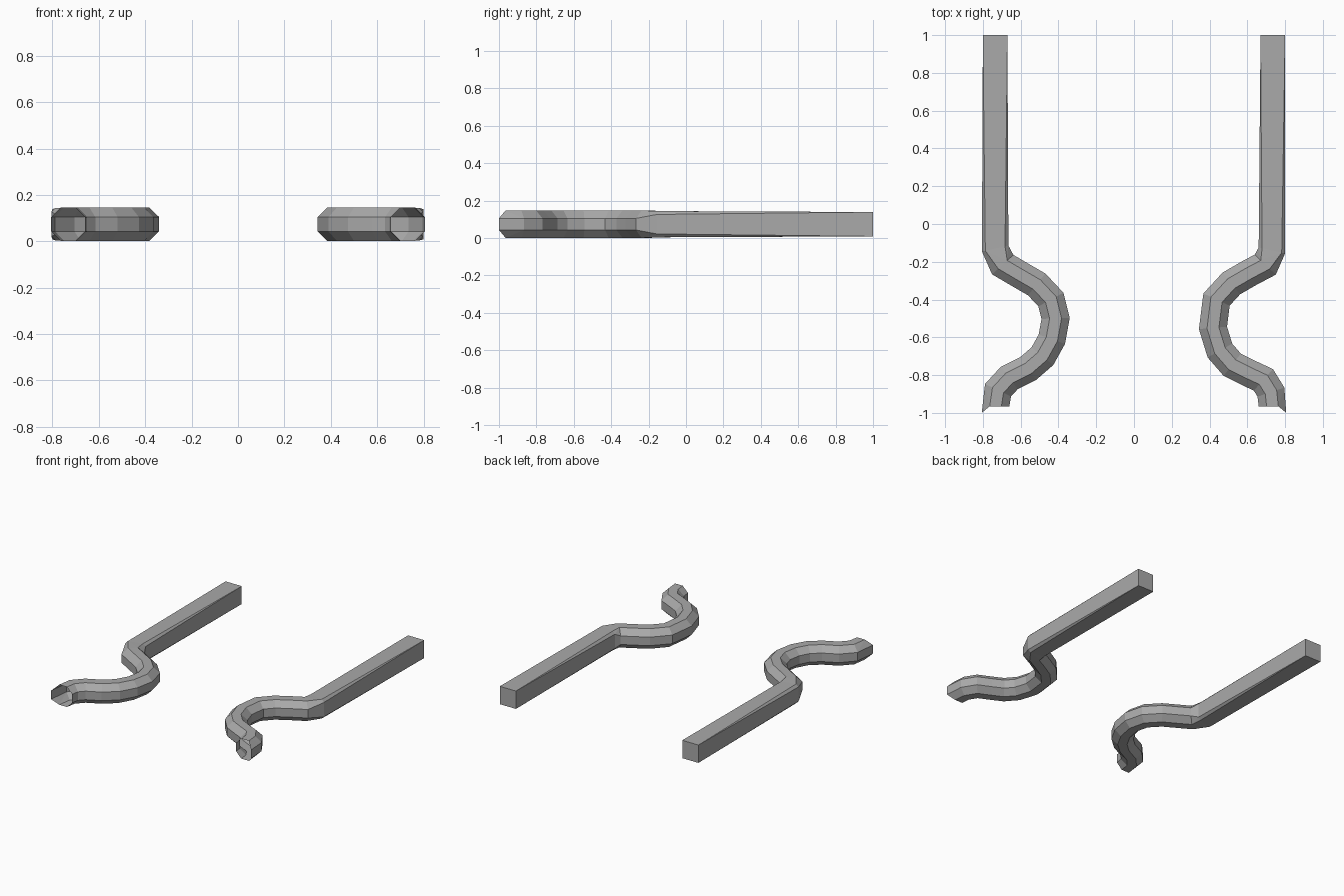
import bpy, bmesh
from mathutils import Vector

if "Cube" in bpy.data.objects:
    bpy.data.objects.remove(bpy.data.objects["Cube"])

grey = bpy.data.materials.new("plain grey")
grey.diffuse_color = (0.4, 0.4, 0.4, 1)
grey.use_nodes = True
grey.node_tree.nodes["Principled BSDF"].inputs["Base Color"].default_value = grey.diffuse_color

ZC = 0.0735   # height of the centre line
BACK, JOIN, TUBE = (0.065, 0.065), (0.07, 0.052), (0.073, 0.031)  # half size, half flat


def section(a, b):
    """Eight-sided section: square when b == a, regular octagon when b = 0.41 a."""
    return [(a, -b), (a, b), (b, a), (-b, a), (-a, b), (-a, -b), (-b, -a), (b, -a)]


def sweep(name, side, bend):
    path = [(0.735, 1.0)] + bend + [(0.733, -0.965)]
    pts = [Vector(p) for p in path]
    bm = bmesh.new()
    rings = []
    for i, p in enumerate(pts):
        if i in (0, len(pts) - 1):
            t, k = Vector((0, -1)), 1.0
        else:
            d0, d1 = (p - pts[i - 1]).normalized(), (pts[i + 1] - p).normalized()
            t = (d0 + d1).normalized()
            k = 1 / max(t.dot(d1), 0.8)          # mitre widening
        n = Vector((-t.y, t.x))                  # points to the outer side
        a, b = BACK if i == 0 else JOIN if i == 1 else TUBE
        ring = []
        for u, v in section(a, b):
            q = p + n * u * k
            # the outer lip of the open end reaches further forward
            if i == len(pts) - 1 and u > 0.07:
                q.y = -1.0
            ring.append(bm.verts.new((side * q.x, q.y, ZC + v)))
        rings.append(ring)
    for r0, r1 in zip(rings, rings[1:]):
        for j in range(8):
            m = (j + 1) % 8
            bm.faces.new((r0[j], r0[m], r1[m], r1[j]))
    bm.faces.new(rings[0])                       # square back cap, front stays open
    bmesh.ops.remove_doubles(bm, verts=bm.verts, dist=0.0005)
    bmesh.ops.triangulate(bm, faces=[f for f in bm.faces if len(f.verts) == 4
                                     and f.calc_center_median().y < 0.3])
    bmesh.ops.recalc_face_normals(bm, faces=bm.faces)
    me = bpy.data.meshes.new(name)
    bm.to_mesh(me)
    bm.free()
    me.materials.append(grey)
    ob = bpy.data.objects.new(name, me)
    bpy.context.collection.objects.link(ob)


# the two curved rails, bends slightly different
sweep("left_rail", -1, [(0.735, -0.13), (0.695, -0.215), (0.61, -0.265), (0.515, -0.32),
                        (0.44, -0.40), (0.415, -0.50), (0.435, -0.61), (0.485, -0.70),
                        (0.56, -0.765), (0.66, -0.815), (0.72, -0.88)])
sweep("right_rail", 1, [(0.73, -0.14), (0.695, -0.215), (0.61, -0.26), (0.515, -0.315),
                        (0.437, -0.40), (0.418, -0.55), (0.455, -0.67), (0.52, -0.745),
                        (0.61, -0.79), (0.685, -0.825), (0.725, -0.89)])
